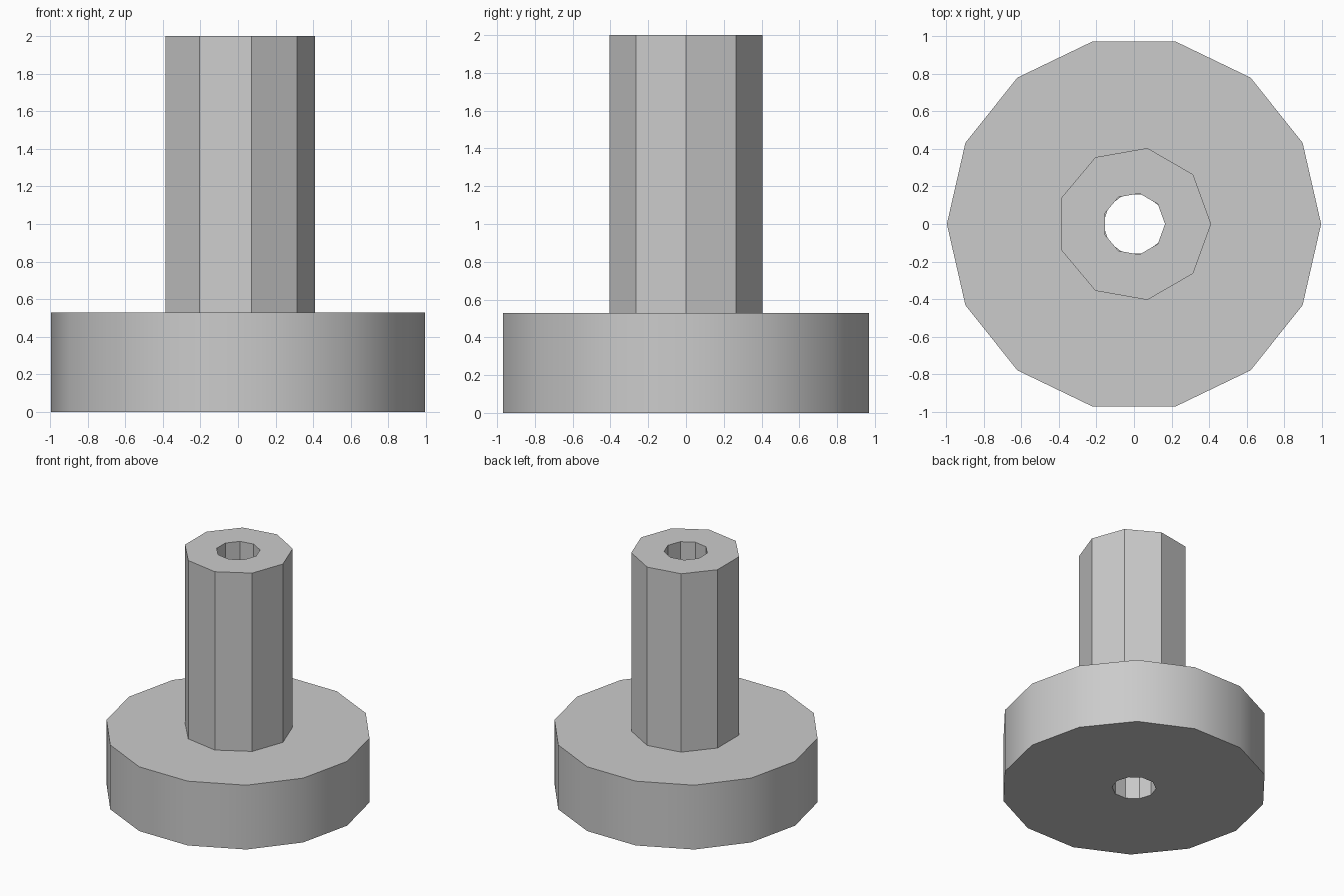
import bpy
import bmesh
import math
from mathutils import Vector

cube = bpy.data.objects.get("Cube")
if cube:
    bpy.data.objects.remove(cube, do_unlink=True)

# One plain grey for the whole model
grey = bpy.data.materials.new("plain_grey")
grey.use_nodes = True
colour = (0.6, 0.6, 0.6, 1)
grey.diffuse_color = colour
grey.node_tree.nodes["Principled BSDF"].inputs["Base Color"].default_value = colour


def pierced_prism(name, sides, radius, hole_sides, hole_radius, bottom, top):
    """Upright polygonal prism, first corner on +x, with a hole through its axis."""
    bm = bmesh.new()
    for count, r in ((sides, radius), (hole_sides, hole_radius)):
        ring = [bm.verts.new((r * math.cos(math.tau * i / count),
                              r * math.sin(math.tau * i / count), bottom))
                for i in range(count)]
        for i in range(count):
            bm.edges.new((ring[i - 1], ring[i]))
    # Fill between the rims, then raise the ring-shaped cap
    bmesh.ops.triangle_fill(bm, edges=bm.edges[:], use_beauty=True)
    raised = bmesh.ops.extrude_face_region(bm, geom=bm.faces[:], use_keep_orig=True)
    verts = [g for g in raised["geom"] if isinstance(g, bmesh.types.BMVert)]
    bmesh.ops.translate(bm, verts=verts, vec=Vector((0, 0, top - bottom)))
    bmesh.ops.recalc_face_normals(bm, faces=bm.faces[:])

    mesh = bpy.data.meshes.new(name)
    bm.to_mesh(mesh)
    bm.free()
    mesh.materials.append(grey)
    obj = bpy.data.objects.new(name, mesh)
    bpy.context.collection.objects.link(obj)
    bpy.ops.object.select_all(action="DESELECT")
    obj.select_set(True)
    bpy.context.view_layer.objects.active = obj
    bpy.ops.object.shade_smooth_by_angle(angle=math.radians(30))
    return obj


# Wide round base, softly shaded around its side
pierced_prism("base_disc", 14, 0.995, 10, 0.165, 0, 0.53)
# Narrow faceted post standing on the base
pierced_prism("post", 9, 0.41, 9, 0.165, 0.53, 2)
